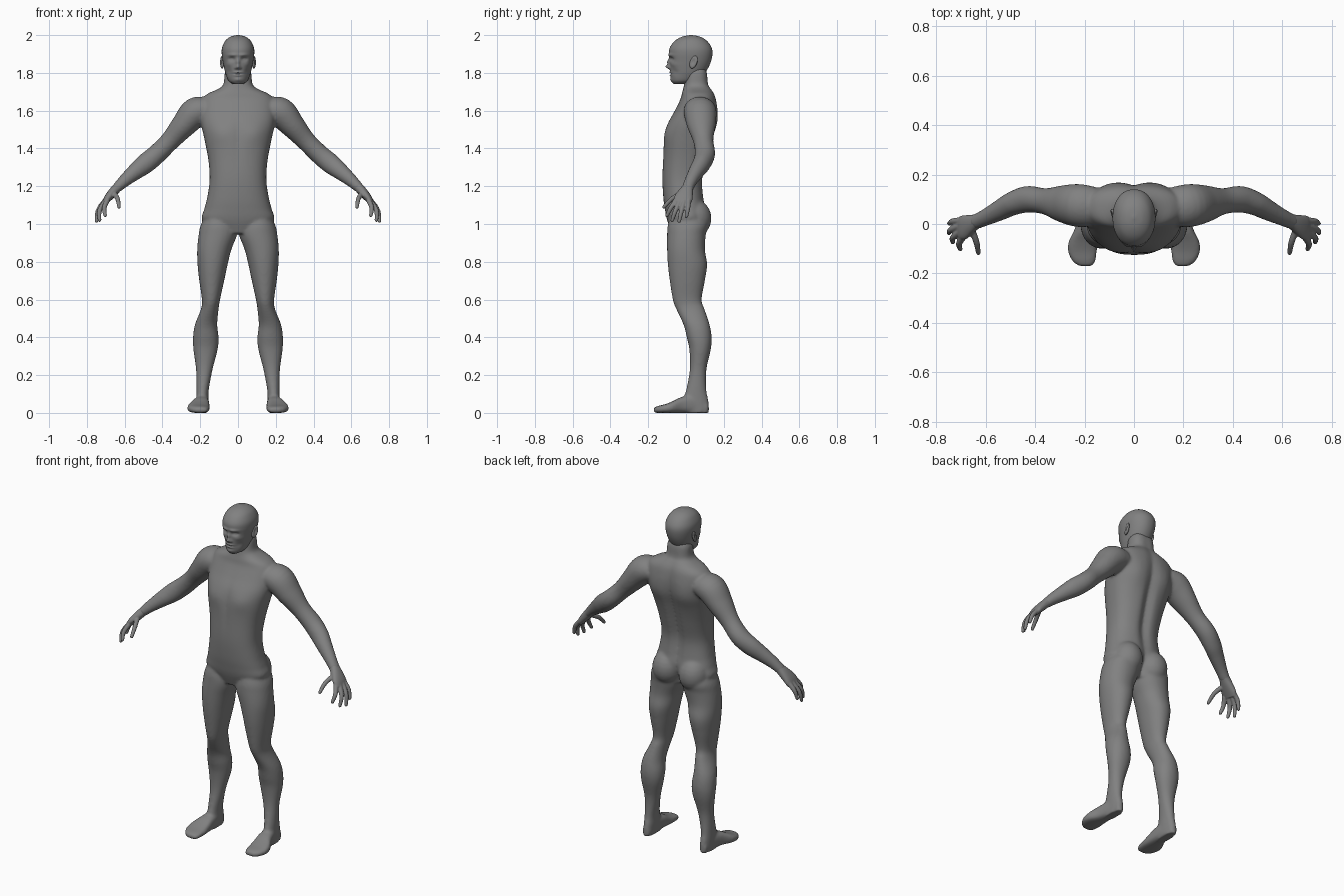
import bpy, bmesh, math
from mathutils import Vector

skin = bpy.data.materials.new("grey skin")
skin.diffuse_color = (0.22, 0.22, 0.22, 1)


def blend(rows, n):
    """Catmull-Rom interpolation through rows of numbers."""
    out, last = [], len(rows) - 1
    for i in range(last):
        p = [rows[min(max(i + k, 0), last)] for k in (-1, 0, 1, 2)]
        for j in range(n):
            t = j / n
            out.append([b + 0.5 * t * (c - a + t * (2 * a - 5 * b + 4 * c - d + t * (3 * (b - c) + d - a)))
                        for a, b, c, d in zip(*p)])
    return out + [list(rows[-1])]


def loft(bm, rings, segs=32, power=2.0, sculpt=None):
    """Skin closed superellipse rings given as (centre, u, v)."""
    def bend(w):
        return math.copysign(abs(w) ** (2 / power), w)
    loops = []
    for c, u, v in rings:
        loop = []
        for k in range(segs):
            a = 2 * math.pi * k / segs
            co = c + u * bend(math.cos(a)) + v * bend(math.sin(a))
            loop.append(bm.verts.new(sculpt(co) if sculpt else co))
        loops.append(loop)
    for a, b in zip(loops, loops[1:]):
        for k in range(segs):
            m = (k + 1) % segs
            bm.faces.new((a[k], a[m], b[m], b[k]))
    bm.faces.new(loops[0][::-1])
    bm.faces.new(loops[-1])


def level_rings(rows, n, s=1):
    """Rows of (z, x0, x1, y0, y1) become horizontal rings."""
    return [(Vector((s * (x0 + x1) / 2, (y0 + y1) / 2, z)),
             Vector((s * (x1 - x0) / 2, 0, 0)), Vector((0, (y1 - y0) / 2, 0)))
            for z, x0, x1, y0, y1 in blend(rows, n)]


def tube_rings(rows, n, s=1):
    """Rows of (x, y, z, thickness, breadth) become rings across the path."""
    pts = blend(rows, n)
    pos = [Vector((s * p[0], p[1], p[2])) for p in pts]
    rings = []
    for i, p in enumerate(pts):
        t = (pos[min(i + 1, len(pos) - 1)] - pos[max(i - 1, 0)]).normalized()
        u = Vector((0, 1, 0))
        u = (u - t * u.dot(t)).normalized()
        rings.append((pos[i], u * p[4], t.cross(u) * p[3]))
    return rings


def ball(bm, centre, radii, segs=24):
    res = bmesh.ops.create_uvsphere(bm, u_segments=segs, v_segments=segs // 2, radius=1)
    for v in res["verts"]:
        v.co = Vector(centre) + Vector(a * b for a, b in zip(v.co, radii))


def finish(bm, name, voxel=0, smooth=0):
    bmesh.ops.recalc_face_normals(bm, faces=bm.faces)
    for f in bm.faces:
        f.smooth = True
    me = bpy.data.meshes.new(name)
    bm.to_mesh(me)
    bm.free()
    me.materials.append(skin)
    ob = bpy.data.objects.new(name, me)
    bpy.context.collection.objects.link(ob)
    if voxel:
        r = ob.modifiers.new("fuse", 'REMESH')
        r.mode, r.voxel_size, r.use_smooth_shade = 'VOXEL', voxel, True
        m = ob.modifiers.new("soften", 'SMOOTH')
        m.factor, m.iterations = 0.5, smooth
    return ob


def bump(x, z, cx, cz, sx, sz):
    return math.exp(-((x - cx) / sx) ** 2 - ((z - cz) / sz) ** 2)


# torso with spine groove, shoulder blades and chest
def shape_torso(co):
    x, z = abs(co.x), co.z
    if co.y > 0.03:
        co.y -= 0.024 * bump(x, z, 0, 1.35, 0.028, 0.3) + 0.03 * bump(x, z, 0, 0.98, 0.02, 0.07)
        co.y += 0.008 * bump(x, z, 0.1, 1.53, 0.05, 0.08)
    elif co.y < -0.02:
        co.y += 0.006 * bump(x, z, 0, 1.45, 0.02, 0.12)
        co.y -= 0.008 * bump(x, z, 0.09, 1.48, 0.055, 0.05)
    return co


torso = [(0.95, 0.10, -0.075, 0.08), (1.02, 0.188, -0.10, 0.105), (1.08, 0.178, -0.112, 0.105),
         (1.14, 0.163, -0.12, 0.095), (1.235, 0.15, -0.125, 0.09), (1.34, 0.157, -0.122, 0.112),
         (1.45, 0.178, -0.116, 0.14), (1.53, 0.195, -0.097, 0.163), (1.60, 0.20, -0.06, 0.168),
         (1.66, 0.19, -0.03, 0.16), (1.69, 0.16, -0.022, 0.15), (1.715, 0.105, -0.015, 0.135),
         (1.74, 0.077, -0.01, 0.12), (1.80, 0.07, 0.0, 0.113), (1.83, 0.055, 0.01, 0.10)]
body = bmesh.new()
loft(body, level_rings([(z, -w, w, f, b) for z, w, f, b in torso], 5), 64, 2.4, shape_torso)

leg = [(1.08, 0.04, 0.15, -0.07, 0.09), (1.00, 0.01, 0.195, -0.095, 0.115),
       (0.945, 0.005, 0.208, -0.10, 0.105), (0.865, 0.035, 0.216, -0.10, 0.10),
       (0.785, 0.055, 0.214, -0.096, 0.112), (0.70, 0.073, 0.205, -0.086, 0.10),
       (0.60, 0.095, 0.191, -0.07, 0.083), (0.55, 0.103, 0.196, -0.052, 0.098),
       (0.467, 0.11, 0.228, -0.013, 0.125), (0.40, 0.103, 0.238, 0.004, 0.136),
       (0.334, 0.108, 0.236, 0.018, 0.131), (0.228, 0.135, 0.222, 0.02, 0.108),
       (0.12, 0.155, 0.221, 0.0, 0.108), (0.06, 0.157, 0.221, -0.02, 0.12), (0.0, 0.16, 0.22, -0.02, 0.122)]
# foot rows: y, inner x, outer x, top z
foot = [(0.115, 0.168, 0.212, 0.05), (0.05, 0.157, 0.222, 0.09), (-0.02, 0.152, 0.24, 0.085),
        (-0.07, 0.15, 0.264, 0.062), (-0.11, 0.15, 0.268, 0.046), (-0.15, 0.156, 0.25, 0.036),
        (-0.172, 0.17, 0.22, 0.027)]
arm = [(0.16, 0.07, 1.605, 0.065, 0.08), (0.225, 0.075, 1.59, 0.08, 0.087), (0.29, 0.082, 1.52, 0.066, 0.075),
       (0.36, 0.092, 1.44, 0.052, 0.053), (0.43, 0.10, 1.37, 0.052, 0.054), (0.49, 0.083, 1.32, 0.053, 0.048),
       (0.54, 0.057, 1.28, 0.045, 0.042), (0.60, 0.027, 1.23, 0.034, 0.034), (0.645, 0.007, 1.187, 0.026, 0.031)]
for s in (1, -1):
    loft(body, level_rings(leg, 5, s), 40, 2.1)
    loft(body, [(Vector((s * (a + b) / 2, y, t / 2)), Vector((s * (b - a) / 2, 0, 0)), Vector((0, 0, t / 2)))
                for y, a, b, t in blend(foot, 5)], 32, 2.8)
    loft(body, tube_rings(arm, 5, s), 32)
    ball(body, (s * 0.088, 0.045, 1.03), (0.086, 0.09, 0.10))  # buttock
finish(body, "body", 0.0075, 8)

# hands: palm, four fingers and thumb
palm = [(0.62, 0.018, 1.21, 0.024, 0.029), (0.64, 0.01, 1.192, 0.025, 0.03), (0.665, -0.002, 1.165, 0.024, 0.04),
        (0.69, -0.014, 1.135, 0.02, 0.049), (0.707, -0.02, 1.11, 0.014, 0.044)]
digits = [((0.692, -0.053, 1.125), (0.708, -0.08, 1.085), (0.703, -0.101, 1.045)),
          ((0.703, -0.032, 1.12), (0.733, -0.056, 1.07), (0.733, -0.073, 1.02)),
          ((0.706, -0.009, 1.12), (0.741, -0.024, 1.07), (0.749, -0.036, 1.015)),
          ((0.70, 0.014, 1.125), (0.734, 0.01, 1.085), (0.747, 0.002, 1.04)),
          ((0.66, -0.015, 1.165), (0.638, -0.072, 1.135), (0.63, -0.117, 1.09))]
for s, side in ((1, "left"), (-1, "right")):
    hand = bmesh.new()
    loft(hand, tube_rings(palm, 5, s), 32, 2.3)
    for a, m, b in digits:
        path = [(*a, 0.014, 0.014), (*m, 0.0125, 0.0125), (*b, 0.0095, 0.0095)]
        loft(hand, tube_rings(path, 6, s), 16)
        ball(hand, (s * b[0], b[1], b[2]), (0.0095,) * 3, 16)
    finish(hand, side + "_hand", 0.004, 3)

# head: face features are x, z, spread x, spread z, push back
face = [(0.033, 1.873, 0.016, 0.010, 0.015), (0.034, 1.872, 0.008, 0.005, -0.006),
        (0.028, 1.895, 0.024, 0.008, -0.007), (0, 1.832, 0.011, 0.011, -0.022),
        (0, 1.856, 0.009, 0.016, -0.013), (0.013, 1.826, 0.006, 0.006, -0.007),
        (0, 1.803, 0.02, 0.005, -0.006), (0, 1.795, 0.024, 0.003, 0.005),
        (0, 1.787, 0.018, 0.005, -0.006), (0, 1.764, 0.02, 0.010, -0.006),
        (0.05, 1.845, 0.016, 0.012, -0.004), (0.048, 1.805, 0.014, 0.018, 0.006)]


def shape_face(co):
    if co.y < 0:
        co.y += sum(d * bump(abs(co.x), co.z, x, z, sx, sz) for x, z, sx, sz, d in face)
    return co


skull = [(1.742, 0.028, -0.066, 0.02), (1.758, 0.05, -0.076, 0.055), (1.79, 0.064, -0.081, 0.092),
         (1.82, 0.072, -0.084, 0.114), (1.86, 0.08, -0.087, 0.132), (1.90, 0.086, -0.09, 0.14),
         (1.93, 0.085, -0.087, 0.137), (1.957, 0.075, -0.071, 0.122), (1.978, 0.06, -0.048, 0.10),
         (1.993, 0.036, -0.016, 0.07), (2.0, 0.006, 0.021, 0.033)]
head = bmesh.new()
loft(head, level_rings([(z, -w, w, f, b) for z, w, f, b in skull], 9), 96, 2.15, shape_face)
finish(head, "head")

# ears: leaning discs with a hollow outer face
for s, side in ((1, "left"), (-1, "right")):
    ear = bmesh.new()
    ball(ear, (0, 0, 0), (0.011, 0.02, 0.034), 32)
    for v in ear.verts:
        if v.co.x * s > 0:
            v.co.x -= s * 0.009 * bump(v.co.y, v.co.z, -0.002, 0.003, 0.010, 0.018)
        v.co = Vector((v.co.x + s * (0.084 + 0.25 * v.co.y), v.co.y + 0.04 + 0.25 * v.co.z, v.co.z + 1.857))
    finish(ear, side + "_ear")
